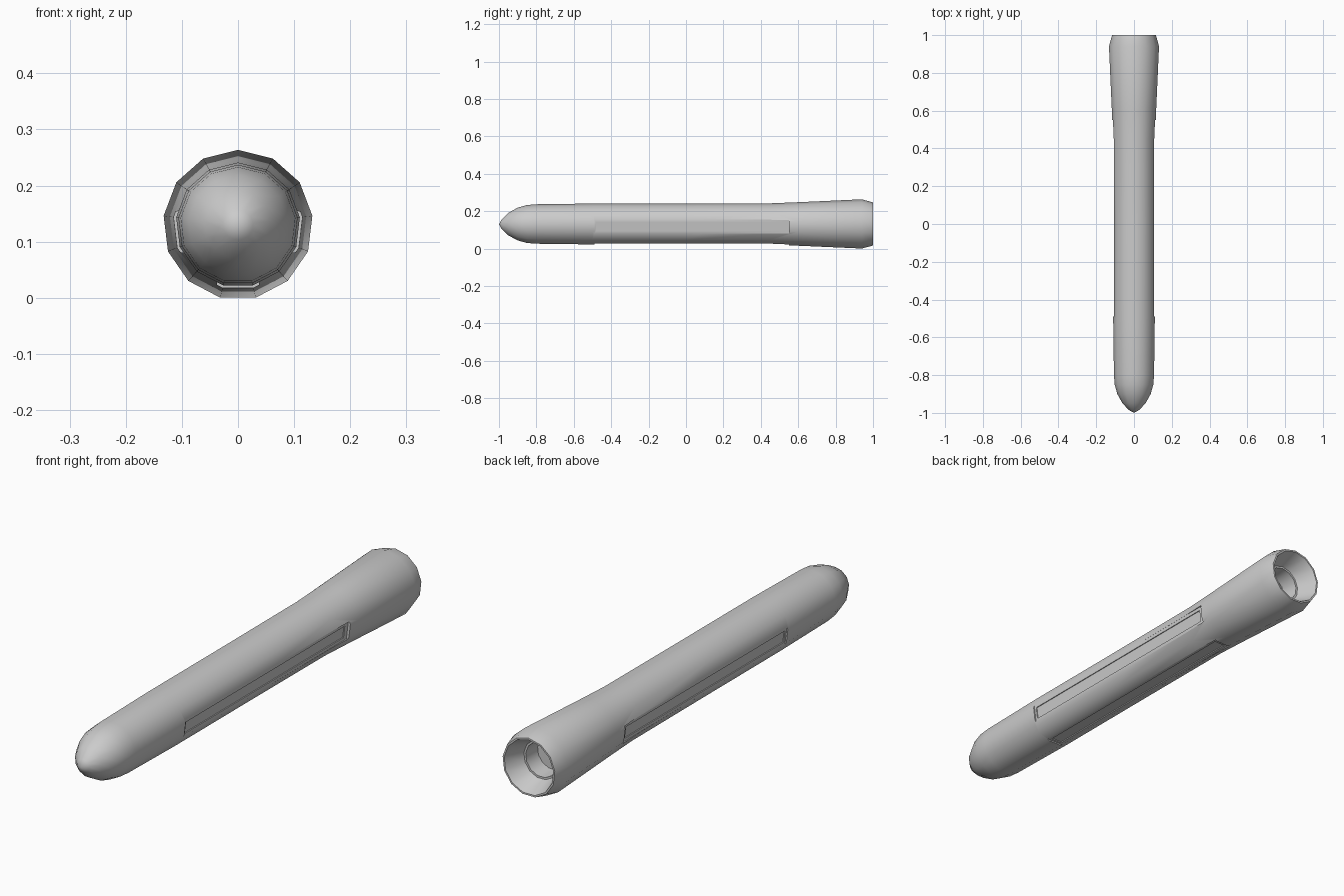
import bpy, bmesh, math
from mathutils import Matrix, Vector

if "Cube" in bpy.data.objects:
    bpy.data.objects.remove(bpy.data.objects["Cube"])

SIDES = 13
CZ = 0.1300  # height of the long axis

# Closed profile (y, radius): nose tip, body, flared tail, funnel and bore
PROFILE = [(-1, 0), (-0.985, 0.027), (-0.95, 0.061), (-0.9, 0.089), (-0.85, 0.103),
           (-0.8, 0.107), (-0.5, 0.111), (0.0, 0.111), (0.45, 0.112), (0.6, 0.118),
           (0.94, 0.1335), (1, 0.117), (1, 0.11), (0.92, 0.078), (0.92, 0.07),
           (0.85, 0.066), (0.85, 0)]


def lathe(name, profile):
    bm = bmesh.new()
    rings = []
    for y, r in profile:
        if r == 0:
            rings.append([bm.verts.new((0, y, CZ))])
            continue
        rings.append([bm.verts.new((r * math.sin(a), y, CZ + r * math.cos(a)))
                      for a in (2 * math.pi * i / SIDES for i in range(SIDES))])
    for p, q in zip(rings, rings[1:]):
        for i in range(SIDES):
            j = (i + 1) % SIDES
            if len(p) == 1:
                bm.faces.new((p[0], q[i], q[j]))
            elif len(q) == 1:
                bm.faces.new((p[i], q[0], p[j]))
            else:
                bm.faces.new((p[i], q[i], q[j], p[j]))
    bmesh.ops.recalc_face_normals(bm, faces=bm.faces)
    me = bpy.data.meshes.new(name)
    bm.to_mesh(me)
    bm.free()
    ob = bpy.data.objects.new(name, me)
    bpy.context.collection.objects.link(ob)
    return ob


def cut(body, angle, depth, half_w, y0, y1):
    """Cut a flat channel at a distance from the axis, facing the given angle."""
    bm = bmesh.new()
    bmesh.ops.create_cube(bm, size=1)
    bmesh.ops.scale(bm, vec=Vector((2 * half_w, y1 - y0, 0.06)), verts=bm.verts)
    bmesh.ops.translate(bm, vec=Vector((0, (y0 + y1) / 2, depth + 0.03)), verts=bm.verts)
    bmesh.ops.transform(bm, matrix=Matrix.Translation((0, 0, CZ)) @ Matrix.Rotation(angle, 4, 'Y'),
                        verts=bm.verts)
    me = bpy.data.meshes.new("channel_cutter")
    bm.to_mesh(me)
    bm.free()
    cutter = bpy.data.objects.new("channel_cutter", me)
    cutter.hide_render = True
    bpy.context.collection.objects.link(cutter)
    mod = body.modifiers.new("channel", 'BOOLEAN')
    mod.operation = 'DIFFERENCE'
    mod.solver = 'EXACT'
    mod.object = cutter
    bpy.ops.object.modifier_apply(modifier=mod.name)
    bpy.data.objects.remove(cutter)


body = lathe("tapered_body", PROFILE)
bpy.context.view_layer.objects.active = body
body.select_set(True)

# Long channels on the right, bottom and left facets, each with a deeper slot
step = 2 * math.pi / SIDES
for angle in (3.5 * step, 6.5 * step, 9.5 * step):
    cut(body, angle, 0.1025, 0.037, -0.49, 0.55)
    cut(body, angle, 0.0985, 0.024, -0.48, 0.53)

bpy.ops.object.shade_smooth_by_angle(angle=math.radians(32))
